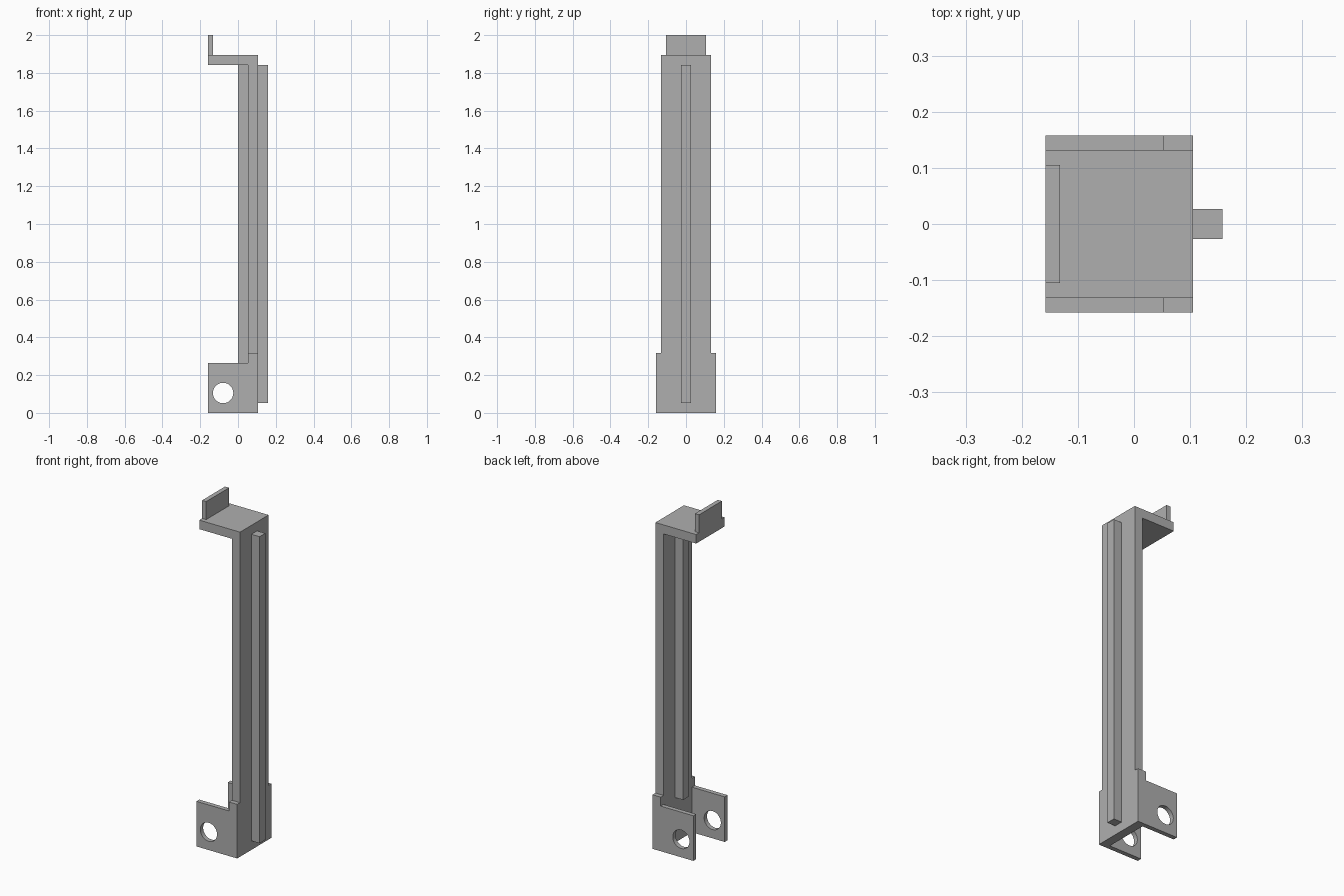
import bpy, bmesh
from mathutils import Vector

cube = bpy.data.objects.get("Cube")
if cube:
    bpy.data.objects.remove(cube, do_unlink=True)

U = 2 / 76  # module: the part is 76 units tall

grey = bpy.data.materials.new("plain grey")
grey.use_nodes = True
grey.diffuse_color = (0.43, 0.43, 0.43, 1)
grey.node_tree.nodes["Principled BSDF"].inputs["Base Color"].default_value = grey.diffuse_color


def extrusion(name, profile, y0, y1):
    """Extrude an (x, z) outline, in units, from y0 to y1."""
    bm = bmesh.new()
    face = bm.faces.new([bm.verts.new((x * U, y0 * U, z * U)) for x, z in profile])
    out = bmesh.ops.extrude_face_region(bm, geom=[face])
    verts = [v for v in out["geom"] if isinstance(v, bmesh.types.BMVert)]
    bmesh.ops.translate(bm, verts=verts, vec=Vector((0, (y1 - y0) * U, 0)))
    bmesh.ops.recalc_face_normals(bm, faces=bm.faces[:])
    mesh = bpy.data.meshes.new(name)
    bm.to_mesh(mesh)
    bm.free()
    mesh.materials.append(grey)
    obj = bpy.data.objects.new(name, mesh)
    bpy.context.collection.objects.link(obj)
    return obj


def box(name, x0, x1, half_width, z0, z1):
    return extrusion(name, [(x0, z0), (x1, z0), (x1, z1), (x0, z1)], -half_width, half_width)


# Upright web with the top shelf in one L-shaped piece
extrusion("upright_and_shelf",
          [(2, 0), (4, 0), (4, 72), (-6, 72), (-6, 70), (2, 70)], -5, 5)

# Lip on the shelf, and the ribs on both faces of the web
box("shelf_lip", -6, -5, 4, 72, 76)
box("outer_rib", 4, 6, 1, 2, 70)
box("inner_rib", 0, 2, 1, 10, 70)

# Cutter for the pivot holes
bpy.ops.mesh.primitive_cylinder_add(vertices=48, radius=2.05 * U, depth=20 * U,
                                    location=(-3 * U, 0, 4 * U), rotation=(1.570796, 0, 0))
cutter = bpy.context.object
cutter.name = "hole_cutter"
cutter.hide_render = True
cutter.data.materials.append(grey)

# Pierced side plates, each with a raised tab against the upright
plate = [(-6, 0), (4, 0), (4, 12), (2, 12), (2, 10), (-6, 10)]
for name, y0, y1 in (("front_plate", -6, -5), ("back_plate", 5, 6)):
    obj = extrusion(name, plate, y0, y1)
    mod = obj.modifiers.new("pivot_hole", "BOOLEAN")
    mod.operation = "DIFFERENCE"
    mod.solver = "EXACT"
    mod.object = cutter
    bpy.ops.object.select_all(action="DESELECT")
    obj.select_set(True)
    bpy.context.view_layer.objects.active = obj
    bpy.ops.object.modifier_apply(modifier=mod.name)
    bpy.ops.object.shade_smooth_by_angle()

bpy.data.objects.remove(cutter, do_unlink=True)
